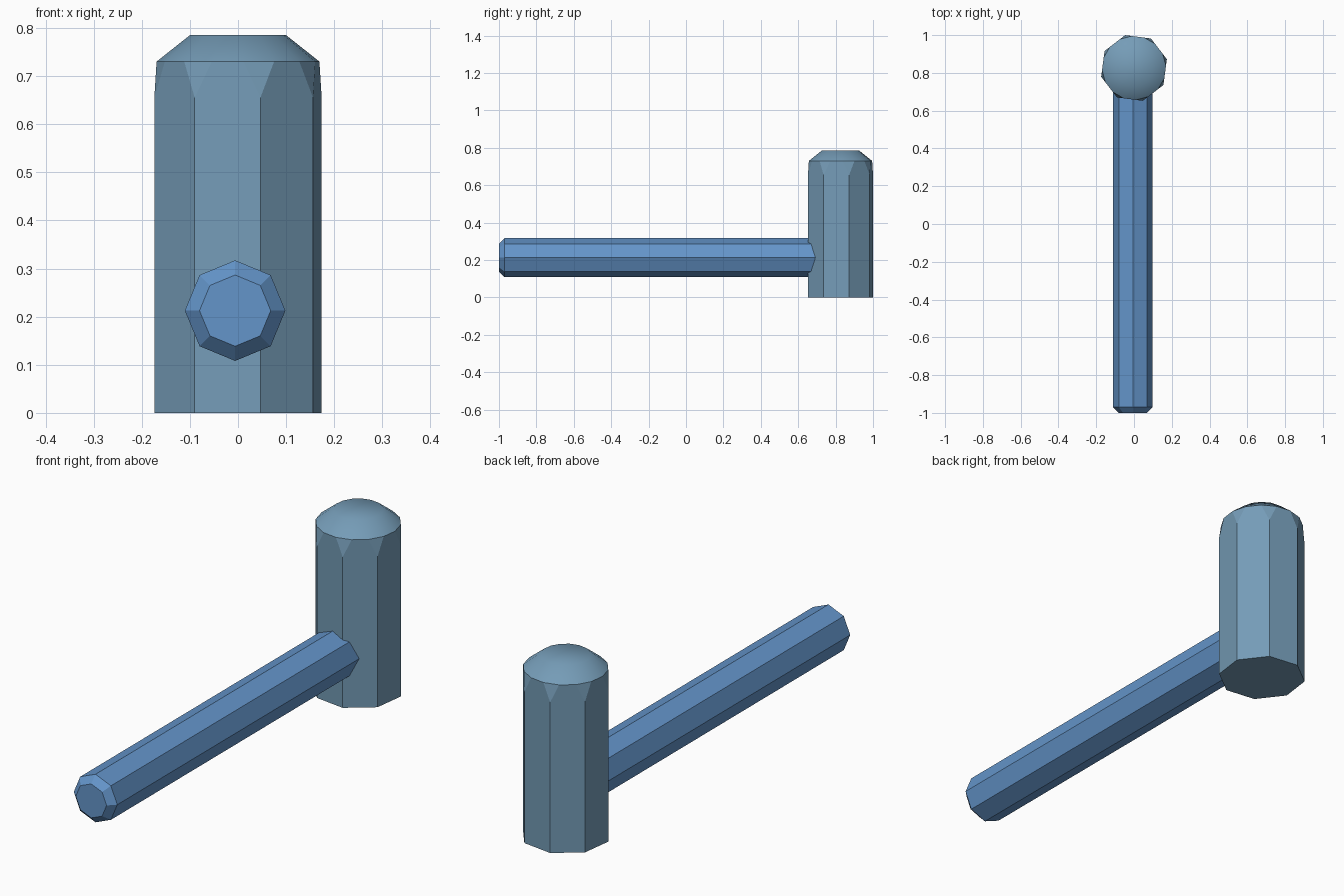
import bpy, bmesh, math
from mathutils import Vector

if "Cube" in bpy.data.objects:
    bpy.data.objects.remove(bpy.data.objects["Cube"])


def material(name, rgb):
    lin = [(c / 255 / 12.92) if c < 11 else ((c / 255 + 0.055) / 1.055) ** 2.4 for c in rgb]
    m = bpy.data.materials.new(name)
    m.diffuse_color = (*lin, 1)
    m.use_nodes = True
    m.node_tree.nodes["Principled BSDF"].inputs["Base Color"].default_value = m.diffuse_color
    return m


def ring(bm, radius, height, angles):
    return [bm.verts.new((radius * math.cos(math.radians(a)),
                          radius * math.sin(math.radians(a)), height)) for a in angles]


def bridge(bm, low, high):
    n = len(low)
    return [bm.faces.new((low[i], low[(i + 1) % n], high[(i + 1) % n], high[i])) for i in range(n)]


def finish(bm, name, mat, location, rotation=(0, 0, 0)):
    bmesh.ops.recalc_face_normals(bm, faces=bm.faces[:])
    me = bpy.data.meshes.new(name)
    bm.to_mesh(me)
    bm.free()
    me.materials.append(mat)
    ob = bpy.data.objects.new(name, me)
    ob.location, ob.rotation_euler = location, rotation
    bpy.context.collection.objects.link(ob)
    return ob


handle_blue = material("handle blue", (100, 149, 202))
head_grey = material("head blue grey", (117, 156, 183))

# Head: octagonal block whose corners are cut into a 16-sided rim
bm = bmesh.new()
R = 0.18
octagon = [15 + 45 * k for k in range(8)]
rim_angles = [a + s for a in octagon for s in (-11.25, 11.25)]
rim_r = R * math.cos(math.radians(22.5)) / math.cos(math.radians(11.25))
base = ring(bm, R, 0, octagon)
shoulder = ring(bm, R, 0.655, octagon)
rim = ring(bm, rim_r, 0.73, rim_angles)
crown = ring(bm, 0.1, 0.785, rim_angles)
bm.faces.new(base)
for i in range(8):
    j = (i + 1) % 8
    # flat side running up to the rim, then the corner facet
    bm.faces.new((base[i], base[j], shoulder[j], rim[2 * j], rim[2 * i + 1], shoulder[i]))
    bm.faces.new((shoulder[i], rim[2 * i + 1], rim[2 * i]))
# Smooth domed cap
for f in bridge(bm, rim, crown) + [bm.faces.new(crown)]:
    f.smooth = True
for e in bm.edges:
    if all(abs(v.co.z - 0.73) < 1e-4 for v in e.verts):
        e.smooth = False
finish(bm, "hammer_head", head_grey, (0, 0.826, 0))

# Handle: octagonal bar along y with a chamfered butt, ending inside the head
bm = bmesh.new()
angles = [45 * k for k in range(8)]
rings = [ring(bm, r, h, angles) for r, h in ((0.074, 0), (0.1045, 0.03), (0.1045, 1.8))]
for low, high in zip(rings, rings[1:]):
    bridge(bm, low, high)
bm.faces.new(rings[0])
bm.faces.new(rings[-1])
finish(bm, "handle", handle_blue, (-0.006, -1, 0.2125), (-math.pi / 2, 0, 0))
